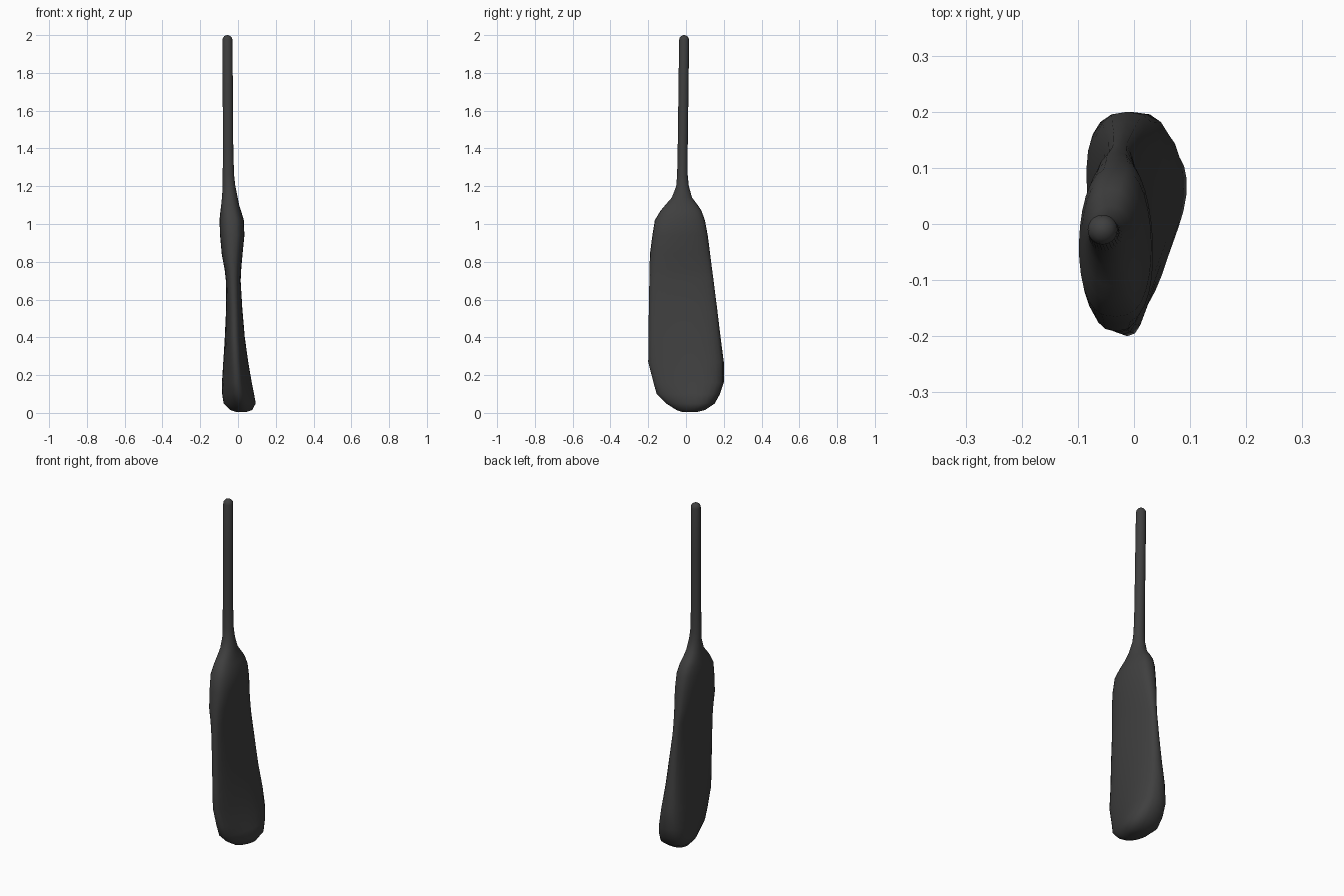
import bpy, bmesh, math

N = 28  # vertices around each cross-section

# Blade sections: z, x min, x max, y min, y max, wedge (thicker toward +y)
BLADE = [
    (0.005, -0.01, 0.045, -0.02, 0.06, 0.2),
    (0.015, -0.04, 0.075, -0.05, 0.10, 0.3),
    (0.05, -0.076, 0.094, -0.105, 0.152, 0.4),
    (0.10, -0.084, 0.085, -0.155, 0.18, 0.4),
    (0.16, -0.085, 0.073, -0.172, 0.20, 0.4),
    (0.27, -0.078, 0.054, -0.20, 0.20, 0.35),
    (0.40, -0.07, 0.036, -0.198, 0.183, 0.25),
    (0.55, -0.063, 0.023, -0.197, 0.165, 0.1),
    (0.70, -0.064, 0.014, -0.194, 0.146, -0.1),
    (0.76, -0.071, 0.017, -0.193, 0.138, -0.1),
    (0.84, -0.086, 0.024, -0.191, 0.128, -0.1),
    (0.94, -0.095, 0.034, -0.178, 0.115, -0.1),
    (1.02, -0.098, 0.031, -0.165, 0.10, -0.05),
    (1.07, -0.093, 0.016, -0.135, 0.082, 0),
    (1.10, -0.089, 0.006, -0.11, 0.062, 0),
    (1.14, -0.085, -0.002, -0.075, 0.032, 0),
]
# Handle sections run up to a domed tip
HANDLE = [
    (1.20, -0.081, -0.014, -0.052, 0.015, 0),
    (1.26, -0.081, -0.021, -0.047, 0.009, 0),
    (1.40, -0.080, -0.025, -0.044, 0.009, 0),
    (1.70, -0.081, -0.027, -0.040, 0.013, 0),
]
for a in (0, 25, 50, 72, 86):
    r = 0.0265 * math.cos(math.radians(a))
    z = 1.974 + 0.026 * math.sin(math.radians(a))
    HANDLE.append((z, -0.056 - r, -0.056 + r, -0.010 - r, -0.010 + r, 0))


def ring(bm, z, x0, x1, y0, y1, wedge):
    """Rounded section, squared off where it is wide, wedge-shaped if asked."""
    wide = min(1, max(0, (y1 - y0) / (x1 - x0) - 1))
    power = 1 - 0.28 * wide
    pts = []
    for i in range(N):
        t = 2 * math.pi * i / N
        s, c = math.sin(t), math.cos(t)
        pts.append((math.copysign(abs(s) ** power, s) * (1 + wedge * c), c))
    peak = max(p[0] for p in pts)
    return [bm.verts.new(((x0 + x1) / 2 + (x1 - x0) / 2 * px / peak,
                          (y0 + y1) / 2 + (y1 - y0) / 2 * py, z)) for px, py in pts]


# Paddle: one continuous loft from blade to handle
bm = bmesh.new()
rings = [ring(bm, *s) for s in BLADE + HANDLE]
for a, b in zip(rings, rings[1:]):
    for i in range(N):
        j = (i + 1) % N
        bm.faces.new((a[i], a[j], b[j], b[i]))
bm.faces.new(rings[0])
bm.faces.new(rings[-1])
bmesh.ops.recalc_face_normals(bm, faces=bm.faces)
for f in bm.faces:
    f.smooth = True
mesh = bpy.data.meshes.new("paddle")
bm.to_mesh(mesh)
bm.free()
paddle = bpy.data.objects.new("paddle", mesh)
bpy.context.collection.objects.link(paddle)

# Dark finish
mat = bpy.data.materials.new("dark_grey")
mat.diffuse_color = (0.05, 0.05, 0.05, 1)
mesh.materials.append(mat)
